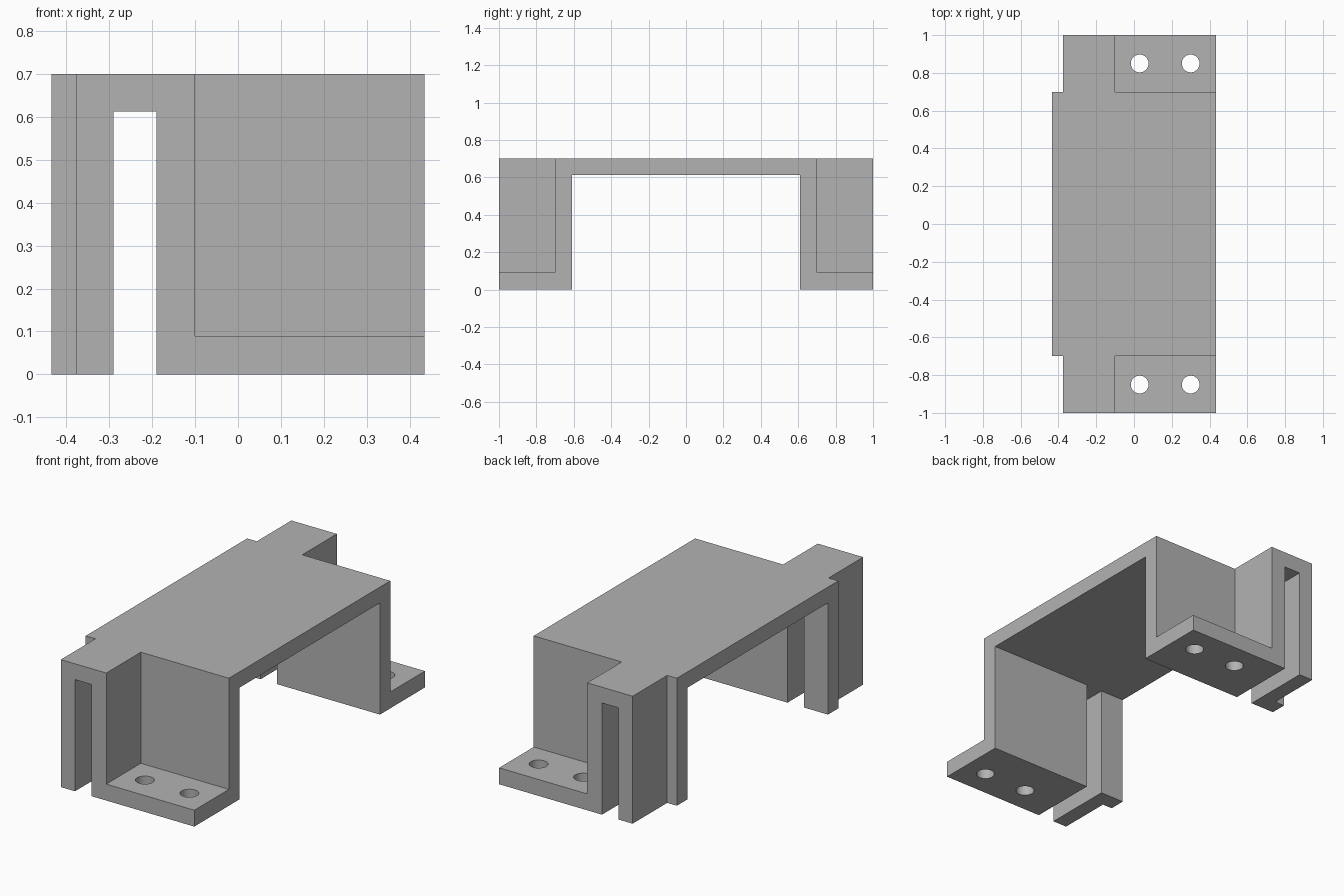
import bpy
import bmesh
from mathutils import Matrix, Vector

if "Cube" in bpy.data.objects:
    bpy.data.objects.remove(bpy.data.objects["Cube"], do_unlink=True)

HALF_X, HEIGHT = 0.435, 0.70
INNER, WALL = 0.61, 0.70      # inner and outer faces of the end walls along y
UNDER, FLANGE = 0.613, 0.09   # underside of the deck, top of the flanges

grey = bpy.data.materials.new("plain grey")
grey.use_nodes = True
colour = (0.45, 0.45, 0.45, 1)
grey.diffuse_color = colour
grey.node_tree.nodes["Principled BSDF"].inputs["Base Color"].default_value = colour


def add_object(name, bm):
    bmesh.ops.recalc_face_normals(bm, faces=bm.faces)
    mesh = bpy.data.meshes.new(name)
    bm.to_mesh(mesh)
    bm.free()
    mesh.materials.append(grey)
    obj = bpy.data.objects.new(name, mesh)
    bpy.context.collection.objects.link(obj)
    return obj


def box(name, low, high):
    low, high = Vector(low), Vector(high)
    bm = bmesh.new()
    place = Matrix.Translation((low + high) / 2) @ Matrix.Diagonal((*(high - low), 1))
    bmesh.ops.create_cube(bm, size=1, matrix=place)
    return add_object(name, bm)


def drill(name, x, y):
    bm = bmesh.new()
    bmesh.ops.create_cone(bm, cap_ends=True, segments=48, radius1=0.047,
                          radius2=0.047, depth=0.4, matrix=Matrix.Translation((x, y, 0)))
    return add_object(name, bm)


def cut(target, cutter):
    mod = target.modifiers.new(cutter.name, "BOOLEAN")
    mod.operation = "DIFFERENCE"
    mod.solver = "EXACT"
    mod.object = cutter
    bpy.context.view_layer.objects.active = target
    bpy.ops.object.modifier_apply(modifier=mod.name)
    mesh = cutter.data
    bpy.data.objects.remove(cutter)
    bpy.data.meshes.remove(mesh)


# Bridge profile swept across the full width
bm = bmesh.new()
profile = [(-1, 0), (-INNER, 0), (-INNER, UNDER), (INNER, UNDER),
           (INNER, 0), (1, 0), (1, HEIGHT), (-1, HEIGHT)]
face = bm.faces.new([bm.verts.new((-HALF_X, y, z)) for y, z in profile])
swept = bmesh.ops.extrude_face_region(bm, geom=[face])["geom"]
bmesh.ops.translate(bm, vec=(2 * HALF_X, 0, 0),
                    verts=[v for v in swept if isinstance(v, bmesh.types.BMVert)])
bracket = add_object("mounting_bracket", bm)

# Same cuts at both ends
for side in (-1, 1):
    def end_box(name, x0, x1, y0, z0, z1):
        ys = sorted((side * y0, side * 1.1))
        return box(name, (x0, ys[0], z0), (x1, ys[1], z1))

    # Pocket that leaves the screw flange
    cut(bracket, end_box("pocket_cutter", -0.10, 0.6, WALL, FLANGE, 0.8))
    # Corner step beside the outer rib
    cut(bracket, end_box("corner_cutter", -0.6, -0.376, WALL, -0.1, 0.8))
    # Tall slot open at the bottom
    cut(bracket, end_box("slot_cutter", -0.29, -0.19, 0.5, -0.1, UNDER))
    # Screw holes
    for x in (0.03, 0.30):
        cut(bracket, drill("hole_cutter", x, side * 0.85))

# Smooth hole walls, crisp edges everywhere else
bpy.ops.object.select_all(action="DESELECT")
bracket.select_set(True)
bpy.context.view_layer.objects.active = bracket
bpy.ops.object.shade_smooth_by_angle(angle=0.5)
